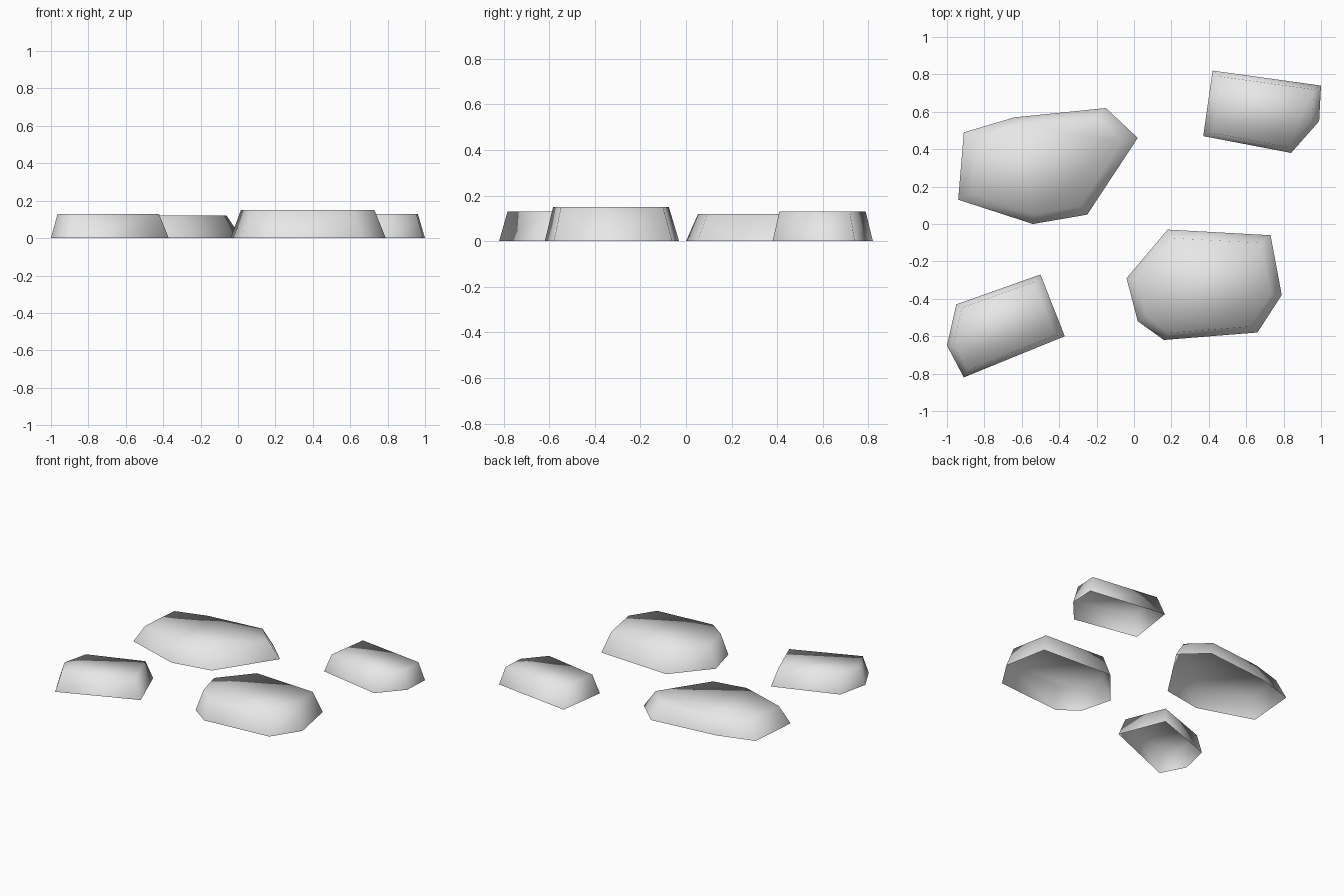
import bpy
import bmesh
from mathutils import Vector

cube = bpy.data.objects.get("Cube")
if cube:
    bpy.data.objects.remove(cube, do_unlink=True)

# One plain grey stone colour
GREY = (0.8, 0.8, 0.8, 1.0)
stone = bpy.data.materials.new("stone_grey")
stone.use_nodes = True
stone.diffuse_color = GREY
bsdf = next(n for n in stone.node_tree.nodes if n.type == 'BSDF_PRINCIPLED')
bsdf.inputs["Base Color"].default_value = GREY


def make_stone(name, outline, height, taper):
    """Flat stepping stone: ground outline raised and tapered, open underneath."""
    bm = bmesh.new()
    centre = sum((Vector(p) for p in outline), Vector((0, 0))) / len(outline)
    base = [bm.verts.new((x, y, 0)) for x, y in outline]
    top = []
    for p in outline:
        q = centre + (Vector(p) - centre) * taper
        top.append(bm.verts.new((q.x, q.y, height)))
    n = len(outline)
    for i in range(n):
        j = (i + 1) % n
        bm.faces.new((base[i], base[j], top[j], top[i]))
    cap = bm.faces.new(top)
    # Keep every face turned outward
    cap.normal_update()
    if cap.normal.z < 0:
        bmesh.ops.reverse_faces(bm, faces=bm.faces[:])
    for f in bm.faces:
        f.smooth = True
    mesh = bpy.data.meshes.new(name)
    bm.to_mesh(mesh)
    bm.free()
    mesh.materials.append(stone)
    obj = bpy.data.objects.new(name, mesh)
    bpy.context.scene.collection.objects.link(obj)
    return obj


# Two large stones in the middle
make_stone("large_back_stone",
           [(-.94, .13), (-.54, 0), (-.25, .05), (.02, .46),
            (-.15, .62), (-.64, .57), (-.91, .49)], .12, .84)
make_stone("large_front_stone",
           [(-.04, -.29), (.02, -.52), (.16, -.62), (.66, -.58),
            (.79, -.38), (.73, -.06), (.18, -.03)], .15, .86)

# Two small stones at the ends
make_stone("small_back_stone",
           [(.37, .47), (.84, .38), (.99, .55), (1, .74), (.42, .82)], .13, .86)
make_stone("small_front_stone",
           [(-1, -.65), (-.91, -.82), (-.37, -.6), (-.5, -.27), (-.95, -.43)], .13, .86)
